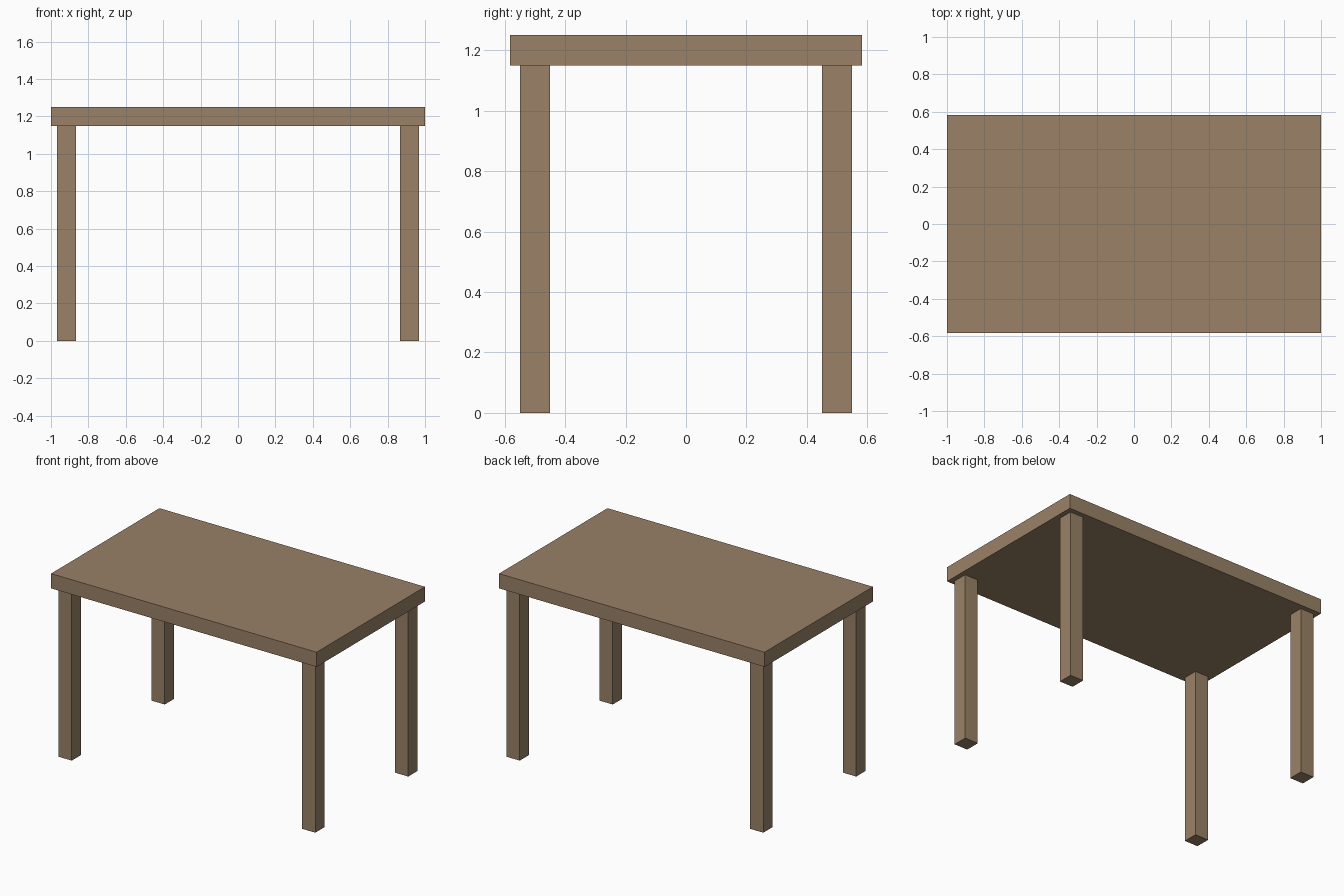
import bpy

if "Cube" in bpy.data.objects:
    bpy.data.objects.remove(bpy.data.objects["Cube"])

wood = bpy.data.materials.new("brown wood")
wood.diffuse_color = (0.32, 0.22, 0.135, 1.0)
wood.use_nodes = True
wood.node_tree.nodes["Principled BSDF"].inputs["Base Color"].default_value = wood.diffuse_color


def box(name, center, size):
    bpy.ops.mesh.primitive_cube_add(size=1, location=center)
    obj = bpy.context.object
    obj.name = name
    obj.scale = size
    bpy.ops.object.transform_apply(location=False, rotation=False, scale=True)
    obj.data.materials.append(wood)
    return obj


LEG_HEIGHT = 1.15
TOP_THICKNESS = 0.10

# Table top slab
box("table_top", (0, 0, LEG_HEIGHT + TOP_THICKNESS / 2), (2.0, 1.166, TOP_THICKNESS))

# Four square legs, set in slightly from the edges
for x_name, x in (("left", -0.917), ("right", 0.917)):
    for y_name, y in (("front", -0.5), ("back", 0.5)):
        box(f"{y_name}_{x_name}_leg", (x, y, LEG_HEIGHT / 2), (0.10, 0.10, LEG_HEIGHT))
